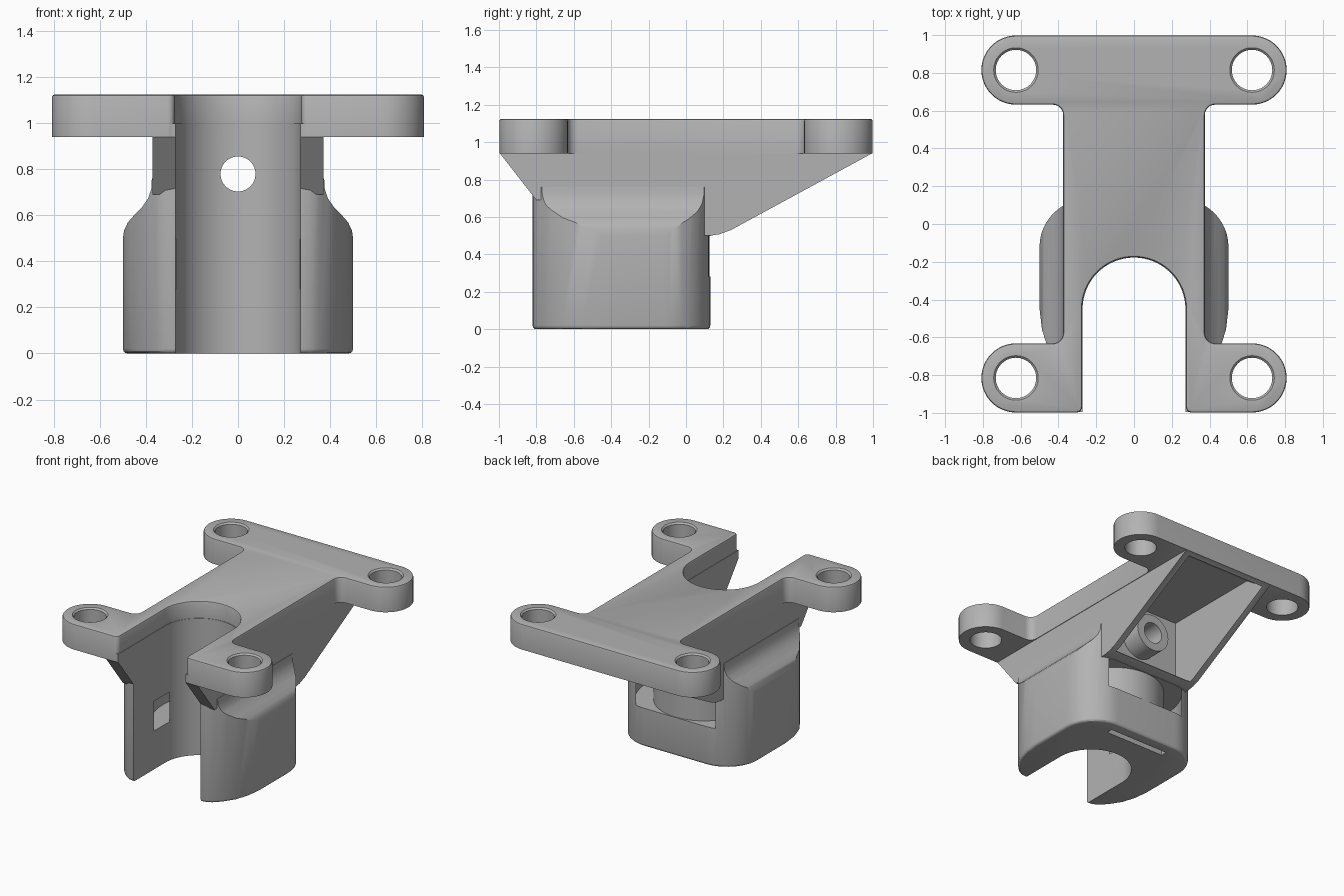
import bpy, bmesh
from math import cos, sin, radians

if "Cube" in bpy.data.objects:
    bpy.data.objects.remove(bpy.data.objects["Cube"], do_unlink=True)

grey = bpy.data.materials.new("plain_grey")
grey.use_nodes = True
grey.diffuse_color = (0.45, 0.45, 0.45, 1)
grey.node_tree.nodes["Principled BSDF"].inputs["Base Color"].default_value = (0.45, 0.45, 0.45, 1)


def arc(cx, cy, r, a0, a1, n=12):
    return [(cx + r * cos(radians(a0 + (a1 - a0) * i / n)),
             cy + r * sin(radians(a0 + (a1 - a0) * i / n))) for i in range(n + 1)]


def mirrored(half):
    return half + [(-x, y) for x, y in reversed(half)]


def circle(cx, cy, r, n=48):
    return arc(cx, cy, r, 0, 360, n)[:-1]


def prism(name, outline, axis, lo, hi, bevel_z=None, width=0.014, segments=2):
    """Extrude an outline along an axis, optionally rounding the edges at one height."""
    place = {"x": lambda u, v, w: (w, u, v),
             "y": lambda u, v, w: (u, w, v),
             "z": lambda u, v, w: (u, v, w)}[axis]
    bm = bmesh.new()
    ends = [[bm.verts.new(place(u, v, w)) for u, v in outline] for w in (lo, hi)]
    bm.faces.new(ends[0])
    bm.faces.new(ends[1])
    n = len(outline)
    for i in range(n):
        j = (i + 1) % n
        bm.faces.new((ends[0][i], ends[0][j], ends[1][j], ends[1][i]))
    bmesh.ops.recalc_face_normals(bm, faces=bm.faces)
    if bevel_z is not None:
        rim = [e for e in bm.edges if all(abs(v.co.z - bevel_z) < 1e-5 for v in e.verts)]
        bmesh.ops.bevel(bm, geom=rim, offset=width, segments=segments,
                        profile=0.5, affect="EDGES")
    mesh = bpy.data.meshes.new(name)
    bm.to_mesh(mesh)
    bm.free()
    mesh.materials.append(grey)
    obj = bpy.data.objects.new(name, mesh)
    bpy.context.collection.objects.link(obj)
    return obj


def combine(target, tool, operation):
    mod = target.modifiers.new(operation.lower(), "BOOLEAN")
    mod.operation = operation
    mod.solver = "EXACT"
    mod.object = tool
    bpy.context.view_layer.objects.active = target
    bpy.ops.object.modifier_apply(modifier=mod.name)
    bpy.data.objects.remove(tool, do_unlink=True)


TOP, UNDER = 1.125, 0.94
EAR_X, EAR_Y, EAR_R = 0.625, 0.815, 0.183

# Lower clamp block: rounded footprint trimmed by a shouldered front profile
footprint = mirrored(arc(0.25, -0.12, 0.25, 90, 0) + [
    (0.5, -0.45), (0.487, -0.56), (0.455, -0.66), (0.4, -0.745),
    (0.35, -0.795), (0.315, -0.815), (0.28, -0.82)])
bracket = prism("mounting_bracket", footprint, "z", 0, 0.76, bevel_z=0, width=0.02, segments=3)
shoulder = mirrored([(0.55, -0.1), (0.55, 0.3), (0.5, 0.5), (0.495, 0.535), (0.478, 0.57),
                     (0.45, 0.602), (0.415, 0.638), (0.39, 0.675), (0.377, 0.715), (0.372, 0.8)])
combine(bracket, prism("shoulder_trim", shoulder, "y", -1.1, 1.1), "INTERSECT")

# Neck with sloping front and rear undersides
neck = [(-0.995, 0.94), (-0.8, 0.69), (-0.6, 0.69), (-0.6, 0.5), (0.13, 0.5), (0.18, 0.508),
        (0.24, 0.53), (0.995, 0.94), (0.995, 1.0), (-0.995, 1.0)]
combine(bracket, prism("neck", neck, "x", -0.371, 0.371), "UNION")

# Top plate with four rounded ears and a U notch
half_plate = (arc(EAR_X, EAR_Y, EAR_R, 90, -90, 24)
              + arc(0.43, 0.577, 0.055, 90, 180, 6)
              + arc(0.43, -0.577, 0.055, 180, 270, 6)
              + arc(EAR_X, -EAR_Y, EAR_R, 90, -90, 24)
              + arc(0.305, -0.968, 0.03, 270, 180, 5)
              + arc(0, -0.45, 0.275, 0, 88, 20))
plate = prism("top_plate", mirrored(half_plate), "z", UNDER, TOP, bevel_z=TOP, width=0.012)
combine(bracket, plate, "UNION")

# Vertical bore, open to the front
bore = [(0.272, -1.2)] + arc(0, -0.45, 0.272, 0, 180, 40) + [(-0.272, -1.2)]
combine(bracket, prism("bore", bore, "z", -0.2, 1.3), "DIFFERENCE")

# Curved strap channel that wraps behind the bore
strap = prism("strap_channel", circle(0, -0.21, 0.46, 64), "z", 0.281, 0.498)
combine(strap, prism("strap_core", circle(0, -0.21, 0.335, 64), "z", 0.1, 0.7), "DIFFERENCE")
combine(bracket, strap, "DIFFERENCE")

# Rear pocket between the two side webs
pocket = [(0.05, 0.52), (0.05, 1.04), (0.8, 1.04), (0.965, 0.93), (0.965, 0.4),
          (0.2, 0.4), (0.2, 0.52)]
combine(bracket, prism("rear_pocket", pocket, "x", -0.325, 0.325), "DIFFERENCE")

# Screw boss and hole through the rear wall
combine(bracket, prism("screw_boss", circle(0, 0.78, 0.135), "y", -0.02, 0.2), "UNION")
combine(bracket, prism("screw_hole", circle(0, 0.78, 0.076), "y", -0.4, 0.4), "DIFFERENCE")

# Narrow slot in the underside
slot = [(-0.24, 0.005), (0.24, 0.005), (0.24, 0.05), (-0.24, 0.05)]
combine(bracket, prism("underside_slot", slot, "z", -0.1, 0.1), "DIFFERENCE")

# Mounting holes with a small countersink
for sx in (-1, 1):
    for sy in (-1, 1):
        hole = prism("mount_hole", circle(sx * EAR_X, sy * EAR_Y, 0.107), "z", 0.8, TOP + 0.1)
        combine(bracket, hole, "DIFFERENCE")
        bpy.ops.mesh.primitive_cone_add(vertices=48, radius1=0.1, radius2=0.136, depth=0.036,
                                        location=(sx * EAR_X, sy * EAR_Y, TOP))
        combine(bracket, bpy.context.object, "DIFFERENCE")

# Smooth curved walls while keeping the edges sharp
bpy.ops.object.select_all(action="DESELECT")
bracket.select_set(True)
bpy.context.view_layer.objects.active = bracket
bpy.ops.object.shade_smooth_by_angle(angle=radians(30))
